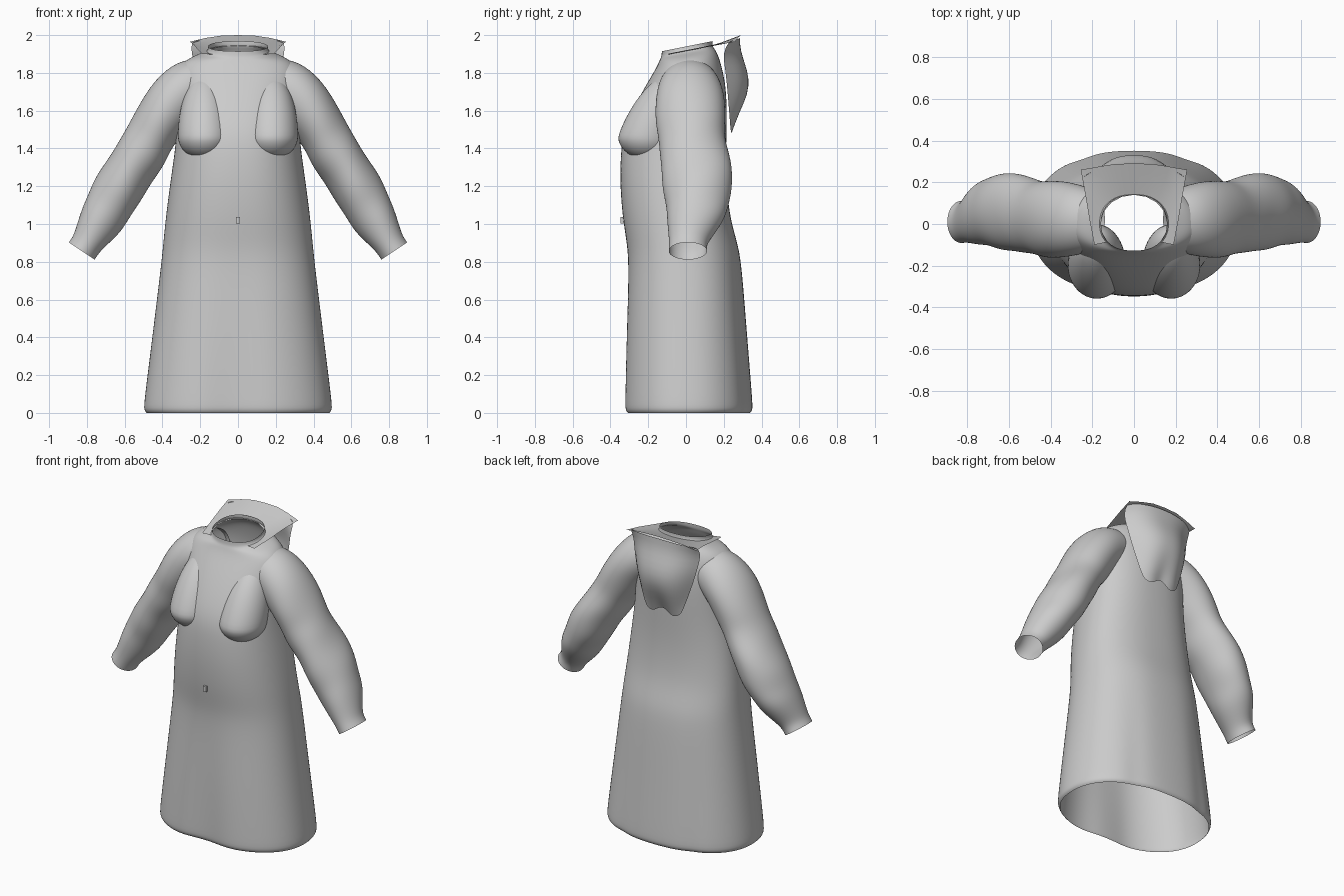
import bpy
import math
from mathutils import Vector

if "Cube" in bpy.data.objects:
    bpy.data.objects.remove(bpy.data.objects["Cube"], do_unlink=True)

cloth = bpy.data.materials.new("plain grey cloth")
cloth.use_nodes = True
GREY = (0.6, 0.6, 0.6, 1)
cloth.diffuse_color = GREY
cloth.node_tree.nodes["Principled BSDF"].inputs["Base Color"].default_value = GREY


def finish(name, rows, closed=True, levels=2):
    """Skin a list of equal-length point rows into a smooth sheet or tube."""
    n = len(rows[0])
    verts = [p for row in rows for p in row]
    faces = []
    for i in range(len(rows) - 1):
        for j in range(n if closed else n - 1):
            k = (j + 1) % n
            faces.append((i * n + j, i * n + k, (i + 1) * n + k, (i + 1) * n + j))
    mesh = bpy.data.meshes.new(name)
    mesh.from_pydata(verts, [], faces)
    mesh.materials.append(cloth)
    mesh.polygons.foreach_set("use_smooth", [True] * len(faces))
    obj = bpy.data.objects.new(name, mesh)
    bpy.context.collection.objects.link(obj)
    if levels:
        mod = obj.modifiers.new("Smooth", "SUBSURF")
        mod.levels = mod.render_levels = levels
    return obj


def power(v, e):
    return math.copysign(abs(v) ** e, v)


# Gown body: height, half width, front depth, back depth, tilt
SECTIONS = [
    (0.0, .485, .325, .34, 0), (.015, .50, .338, .354, 0), (.06, .498, .338, .353, 0),
    (.4, .455, .328, .325, 0), (.75, .412, .31, .298, 0), (.88, .398, .312, .28, 0),
    (1.02, .385, .335, .235, 0), (1.2, .362, .35, .215, 0), (1.35, .34, .348, .212, 0),
    (1.48, .325, .335, .215, 0), (1.62, .32, .275, .217, 0), (1.74, .325, .21, .21, 0),
    (1.83, .315, .155, .19, 0), (1.88, .26, .14, .17, .1), (1.90, .19, .135, .152, .17),
    (1.915, .16, .13, .14, .2), (1.94, .158, .128, .14, .2),
]
SIDES = 40
body = []
for z, w, f, b, tilt in SECTIONS:
    row = []
    for j in range(SIDES):
        a = 2 * math.pi * j / SIDES
        x = w * power(math.cos(a), .85)
        s = math.sin(a)
        y = (b if s > 0 else f) * power(s, .9)
        # shallow fold down the skirt front, and soft side-back pleats
        fade = max(0, 1 - z / .95)
        if s < 0:
            y += .035 * fade * math.exp(-((x + .03) / .13) ** 2)
        else:
            y -= .012 * fade * math.exp(-((abs(x) - .25) / .05) ** 2)
        row.append((x, y, z + tilt * y))
    body.append(row)
finish("gown_body", body)

# Sleeve path: x, z, radius across, depth centre, depth radius
SLEEVE = [
    (.17, 1.755, .125, .02, .14), (.25, 1.735, .150, .02, .165), (.335, 1.665, .150, .02, .185),
    (.415, 1.545, .140, .025, .187), (.465, 1.46, .130, .03, .175), (.51, 1.375, .137, .04, .185),
    (.57, 1.29, .130, .06, .188), (.63, 1.19, .138, .062, .187), (.68, 1.10, .126, .058, .165),
    (.725, 1.02, .122, .05, .152), (.78, .93, .092, .02, .112), (.805, .89, .082, .01, .10),
    (.827, .857, .083, .01, .102),
]
for side, label in ((1, "left"), (-1, "right")):
    rows = []
    for i, (x, z, r, yc, ry) in enumerate(SLEEVE):
        p, q = SLEEVE[max(i - 1, 0)], SLEEVE[min(i + 1, len(SLEEVE) - 1)]
        d = Vector((q[0] - p[0], 0, q[1] - p[1])).normalized()
        across = Vector((-d.z, 0, d.x))
        row = []
        for j in range(24):
            a = 2 * math.pi * j / 24
            # gentle cloth creases along the arm
            k = 1 + (.025 * math.sin(3 * a + 1.9 * i) if 1 < i < 10 else 0)
            pt = Vector((x, yc, z)) + across * (r * k * math.cos(a))
            pt.y += ry * k * math.sin(a)
            row.append((side * pt.x, pt.y, pt.z))
        rows.append(row)
    finish(label + "_sleeve", rows)

    # Bust: rounded below, drawn out and leaning back above
    rows = []
    for i in range(17):
        t = math.pi * (i / 16 - .5)
        h = math.sin(t) * (.33 if t > 0 else .125)
        c = max(math.cos(t), .01)
        rows.append([(side * (.178 + .142 * c * math.cos(a)),
                      -.2 + .162 * c * math.sin(a) + max(h, 0) * .36,
                      1.465 + h)
                     for a in (2 * math.pi * j / 24 for j in range(24))])
    finish(label + "_bust", rows, levels=1)

# Wide collar sheet, from the neck out to pointed back corners
EDGE = [(.19, -.10, 1.90), (.215, .03, 1.925), (.235, .15, 1.95), (.255, .26, 1.965),
        (.17, .275, 1.985), (.09, .288, 1.997)]
outer = EDGE + [(0, .29, 2.0)] + [(-x, y, z) for x, y, z in reversed(EDGE)]
neck = []
for j in range(len(outer)):
    a = math.radians(-38 + 256 * j / (len(outer) - 1))
    y = .14 * math.sin(a)
    neck.append((.16 * math.cos(a), y, 1.915 + .2 * y))
rows = []
for t in (0, .35, .7, 1):
    rows.append([tuple(Vector(p).lerp(Vector(q), t)) for p, q in zip(neck, outer)])
finish("collar", rows, closed=False, levels=0)

# Hanging back flap: height, half width, depth at the edge, depth at the middle
FLAP = [(1.985, .25, .225, .285), (1.92, .245, .195, .288), (1.85, .232, .205, .312),
        (1.77, .215, .215, .335), (1.68, .19, .222, .328), (1.58, .158, .23, .282),
        (1.50, .13, .235, .245)]
rows = []
for i, (z, w, ye, ym) in enumerate(FLAP):
    row = []
    for j in range(13):
        u = j / 6 - 1
        bulge = 1 - abs(u) ** 2.6
        drop = .02 * math.cos(u * 5) * (i / 6) ** 3 - .02 * u * u * (1 - i / 6)
        row.append((u * w, ye + (ym - ye) * bulge, z + drop))
    rows.append(row)
finish("back_flap", rows, closed=False, levels=1)

# Small front fastener
bpy.ops.mesh.primitive_cube_add(size=1, location=(0, -.335, 1.02))
clasp = bpy.context.object
clasp.name = "front_clasp"
clasp.scale = (.02, .025, .036)
clasp.data.materials.append(cloth)
bevel = clasp.modifiers.new("Soft edges", "BEVEL")
bevel.width = .004
